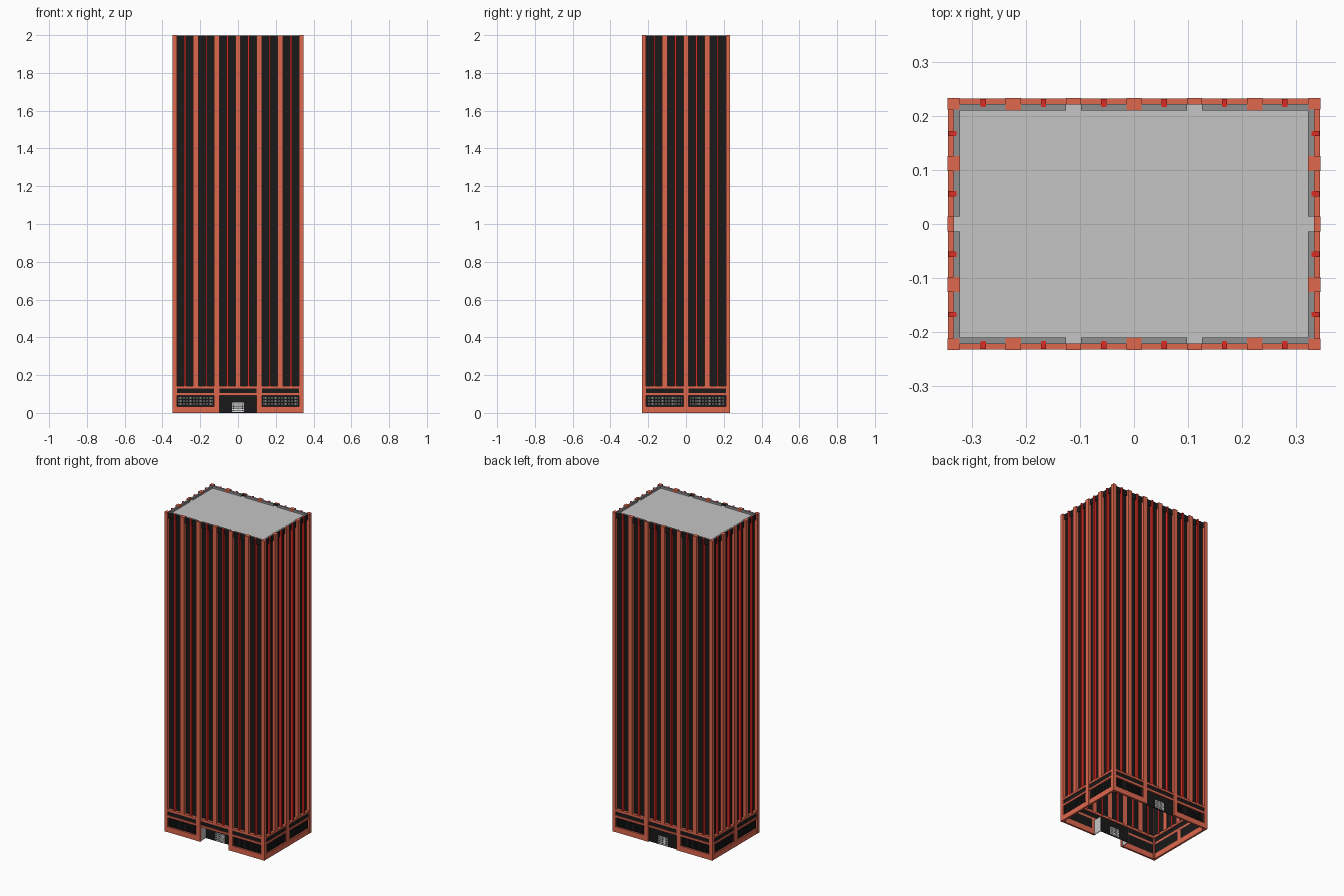
import bpy, bmesh
from mathutils import Vector

if "Cube" in bpy.data.objects:
    bpy.data.objects.remove(bpy.data.objects["Cube"])

HX, HY, BAY = 0.346, 0.234, 0.112


def material(name, rgb):
    m = bpy.data.materials.new(name)
    m.diffuse_color = (*rgb, 1)
    m.use_nodes = True
    m.node_tree.nodes["Principled BSDF"].inputs["Base Color"].default_value = m.diffuse_color
    return m


ORANGE = material("terracotta", (0.74, 0.135, 0.075))
RED = material("deep red", (0.70, 0.026, 0.018))
BLACK = material("dark glass", (0.010, 0.010, 0.010))
ROOF = material("light grey", (0.56, 0.56, 0.56))
CAP = material("mid grey", (0.28, 0.28, 0.28))
PALE = material("pale metal", (0.80, 0.80, 0.80))

parts = {}  # name -> (bmesh, material)


def box(name, mat, lo, hi):
    bm = parts.setdefault(name, (bmesh.new(), mat))[0]
    lo, hi = Vector(lo), Vector(hi)
    for v in bmesh.ops.create_cube(bm, size=1)["verts"]:
        v.co = (lo + hi) / 2 + v.co * (hi - lo)


def side_box(side, name, mat, u, d, z):
    """Box on one facade: u along it, d depth inward from the outer face."""
    axis, s = side
    half = HY if axis == "y" else HX
    a, b = sorted((s * (half - d[0]), s * (half - d[1])))
    if axis == "y":
        box(name, mat, (u[0], a, z[0]), (u[1], b, z[1]))
    else:
        box(name, mat, (a, u[0], z[0]), (b, u[1], z[1]))


def lattice(side, name, mat, u, d, z, nu, nz, t):
    for i in range(nu + 1):
        c = u[0] + (u[1] - u[0]) * i / nu
        side_box(side, name, mat, (c - t / 2, c + t / 2), d, z)
    for j in range(nz + 1):
        c = z[0] + (z[1] - z[0]) * j / nz
        side_box(side, name, mat, u, d, (c - t / 2, c + t / 2))


# roof slab
box("roof", ROOF, (-HX + 0.0125, -HY + 0.0125, 1.965), (HX - 0.0125, HY - 0.0125, 1.984))

# corner columns
for sx in (-1, 1):
    for sy in (-1, 1):
        c = Vector((sx * (HX - 0.011), sy * (HY - 0.011), 0))
        box("corner_columns", ORANGE, c - Vector((.011, .011, 0)), c + Vector((.011, .011, 2)))

for side in (("y", -1), ("y", 1), ("x", -1), ("x", 1)):
    long = side[0] == "y"
    n = 3 if long else 2
    L = n * BAY - 0.012                      # facade half length between corners
    ground = (-BAY, BAY) if long else (0,)   # columns reaching the ground

    # recessed tower glazing, with the roof edge strip in front of the slab
    side_box(side, "tower_glazing", BLACK, (-L, L), (0.0185, 0.021), (0.14, 1.97))
    side_box(side, "roof_edge", BLACK, (-L, L), (0.0112, 0.0125), (1.96, 1.997))
    # columns
    for k in range(-n + 1, n):
        c = k * BAY
        u = (c - 0.014, c + 0.014)
        if any(abs(c - g) < 1e-4 for g in ground):
            side_box(side, "full_columns", ORANGE, u, (0, 0.0125), (0, 1.999))
            side_box(side, "full_columns", ORANGE, u, (0.0125, 0.0225), (0.14, 1.97))
        else:
            side_box(side, "upper_columns", ORANGE, u, (0, 0.0235), (0.14, 1.999))
    # thin mullions in the middle of every bay
    for k in range(-n, n):
        c = (k + 0.5) * BAY
        side_box(side, "mullions", RED, (c - 0.005, c + 0.005), (0.002, 0.017), (0.14, 1.998))
        side_box(side, "mullions", RED, (c - 0.005, c + 0.005), (0.017, 0.0235), (0.14, 1.97))
    # parapet caps, broken at the full columns
    ends = [-L] + [e for g in ground for e in (g - 0.014, g + 0.014)] + [L]
    for a, b in zip(ends[::2], ends[1::2]):
        side_box(side, "parapet_caps", CAP, (a, b), (0.0115, 0.023), (1.975, 1.9975))
    # base beams and the dark band between them
    side_box(side, "upper_beam", ORANGE, (-L, L), (0.001, 0.021), (0.130, 0.143))
    side_box(side, "lower_beam", ORANGE, (-L, L), (0.001, 0.013), (0.092, 0.105))
    side_box(side, "base_band", BLACK, (-L, L), (0.006, 0.013), (0.105, 0.130))

    # base bays: plinth and a dark screen over a pale panel
    bays = [(-L, -BAY - 0.014), (BAY + 0.014, L)] if long else [(-L, -0.014), (0.014, L)]
    for a, b in bays:
        side_box(side, "plinth", ORANGE, (a, b), (0.001, 0.013), (0, 0.033))
        side_box(side, "screen_backing", BLACK, (a, b), (0.0105, 0.013), (0.033, 0.092))
        side_box(side, "screen_panels", PALE, (a + 0.008, b - 0.008), (0.0098, 0.0108), (0.040, 0.085))
        lattice(side, "screens", BLACK, (a + 0.008, b - 0.008), (0.004, 0.010),
                (0.040, 0.085), 24, 6, 0.0045)

    # entrances: recessed at the front, flush at the back
    if long:
        w = BAY - 0.012
        d = 0.060 if side[1] < 0 else 0.010
        side_box(side, "entrance_wall", BLACK, (-w, w), (d, d + 0.003), (0, 0.095))
        lattice(side, "doors", PALE, (-0.03, 0.03), (d - 0.003, d + 0.006), (0.007, 0.053), 6, 4, 0.004)
        if side[1] < 0:
            side_box(side, "entrance_ceiling", BLACK, (-w, w), (0.012, d + 0.003), (0.093, 0.097))
            for s in (-1, 1):
                u = sorted((s * w, s * (w + 0.004)))
                side_box(side, "entrance_reveals", ROOF, u, (0.012, d + 0.003), (0, 0.095))

# turn the collected parts into objects
for name, (bm, mat) in parts.items():
    bmesh.ops.recalc_face_normals(bm, faces=bm.faces)
    me = bpy.data.meshes.new(name)
    bm.to_mesh(me)
    bm.free()
    me.materials.append(mat)
    ob = bpy.data.objects.new(name, me)
    bpy.context.collection.objects.link(ob)
